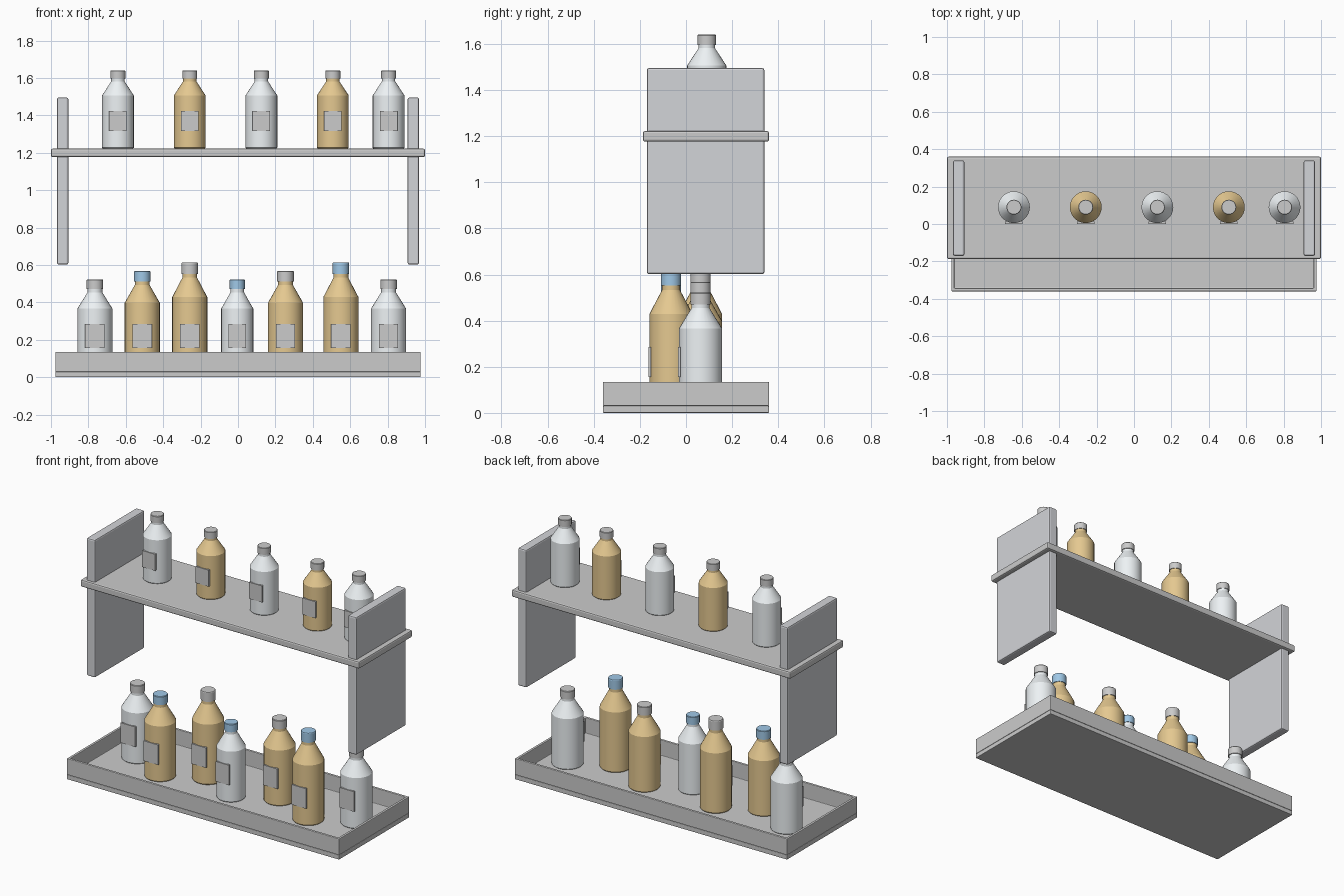
import bpy, bmesh, math

if "Cube" in bpy.data.objects:
    bpy.data.objects.remove(bpy.data.objects["Cube"])


def material(name, rgb):
    m = bpy.data.materials.new(name)
    m.diffuse_color = (*rgb, 1)
    m.use_nodes = True
    m.node_tree.nodes["Principled BSDF"].inputs["Base Color"].default_value = m.diffuse_color
    return m


AMBER = material("amber_glass", (0.78, 0.58, 0.28))
CLEAR = material("clear_glass", (0.85, 0.89, 0.91))
BLUE = material("blue_cap", (0.35, 0.58, 0.80))
LIGHT = material("tray_grey", (0.78, 0.79, 0.80))
STEEL = material("panel_grey", (0.65, 0.66, 0.69))


def finish(bm, name, mat=None, bevel=0, segments=2):
    bmesh.ops.recalc_face_normals(bm, faces=bm.faces)
    me = bpy.data.meshes.new(name)
    bm.to_mesh(me)
    bm.free()
    ob = bpy.data.objects.new(name, me)
    bpy.context.collection.objects.link(ob)
    if mat:
        me.materials.append(mat)
    if bevel:
        mod = ob.modifiers.new("soft_edges", 'BEVEL')
        mod.width, mod.segments = bevel, segments
    return ob


def box_mesh(x0, x1, y0, y1, z0, z1):
    bm = bmesh.new()
    bmesh.ops.create_cube(bm, size=1)
    for v in bm.verts:
        v.co = (x1 if v.co.x > 0 else x0, y1 if v.co.y > 0 else y0,
                z1 if v.co.z > 0 else z0)
    return bm


def box(name, dims, mat=None, bevel=0.0):
    return finish(box_mesh(*dims), name, mat, bevel)


def lathe(name, profile, loc, mat=None, n=28):
    """Closed solid of revolution from (radius, height) points."""
    bm = bmesh.new()
    rings = [[bm.verts.new((r * math.cos(2 * math.pi * i / n),
                            r * math.sin(2 * math.pi * i / n), z))
              for i in range(n)] for r, z in profile]
    for a, b in zip(rings, rings[1:]):
        for i in range(n):
            j = (i + 1) % n
            bm.faces.new((a[i], a[j], b[j], b[i]))
    bm.faces.new(rings[0][::-1])
    bm.faces.new(rings[-1])
    ob = finish(bm, name, mat)
    ob.location = loc
    bpy.ops.object.select_all(action='DESELECT')
    ob.select_set(True)
    bpy.context.view_layer.objects.active = ob
    bpy.ops.object.shade_smooth_by_angle(angle=math.radians(25))
    return ob


def bottle(name, x, y, z, r, h, glass, cap_mat, label_z, label_h):
    # body with shoulder and neck
    lathe(name, [(r * .94, 0), (r, .012 * h), (r, .68 * h), (r * .42, .86 * h),
                 (r * .42, .91 * h)], (x, y, z), glass)
    # cap
    c = r * .47
    lathe(name + "_cap", [(c, .895 * h), (c, .993 * h), (c * .94, h)], (x, y, z), cap_mat)
    # flat label plate on the front
    w = r * .55
    box(name + "_label", (x - w, x + w, y - r - .004, y - r + .008,
                          z + label_z, z + label_z + label_h))


# tray: base slab and raised rim
box("tray_base", (-.977, .977, -.36, .36, 0, .03), LIGHT, .004)
bm = box_mesh(-.977, .977, -.36, .36, .03, .135)
top = max(bm.faces, key=lambda f: f.calc_center_median().z)
bmesh.ops.inset_region(bm, faces=[top], thickness=.024)
inner = bmesh.ops.extrude_face_region(bm, geom=[top])
bmesh.ops.delete(bm, geom=[top], context='FACES_ONLY')
for v in inner['geom']:
    if isinstance(v, bmesh.types.BMVert):
        v.co.z = .036
finish(bm, "tray_rim", LIGHT, .004)

# upper shelf and its end panels
box("shelf", (-1, 1, -.187, .36, 1.176, 1.222), None, .009)
for side, s in (("left", -1), ("right", 1)):
    xs = sorted((s * .907, s * .968))
    box(side + "_end_panel", (*xs, -.17, .34, .602, 1.495), STEEL, .009)

# bottles on the upper shelf
for i, x in enumerate((-.642, -.258, .125, .507, .805)):
    bottle(f"shelf_bottle_{i + 1}", x, .09, 1.222, .085, .418,
           AMBER if i % 2 else CLEAR, None, .093, .107)

# bottles in the tray, staggered front and back: x, radius, top, glass, cap
tray = [(-.765, .094, .522, CLEAR, None), (-.512, .094, .568, AMBER, BLUE),
        (-.258, .094, .613, AMBER, None), (-.004, .086, .522, CLEAR, BLUE),
        (.254, .094, .568, AMBER, None), (.55, .094, .613, AMBER, BLUE),
        (.805, .094, .522, CLEAR, None)]
for i, (x, r, ztop, glass, cap) in enumerate(tray):
    bottle(f"tray_bottle_{i + 1}", x, -.065 if i % 2 else .063, .035, r,
           ztop - .035, glass, cap, .12, .13)
